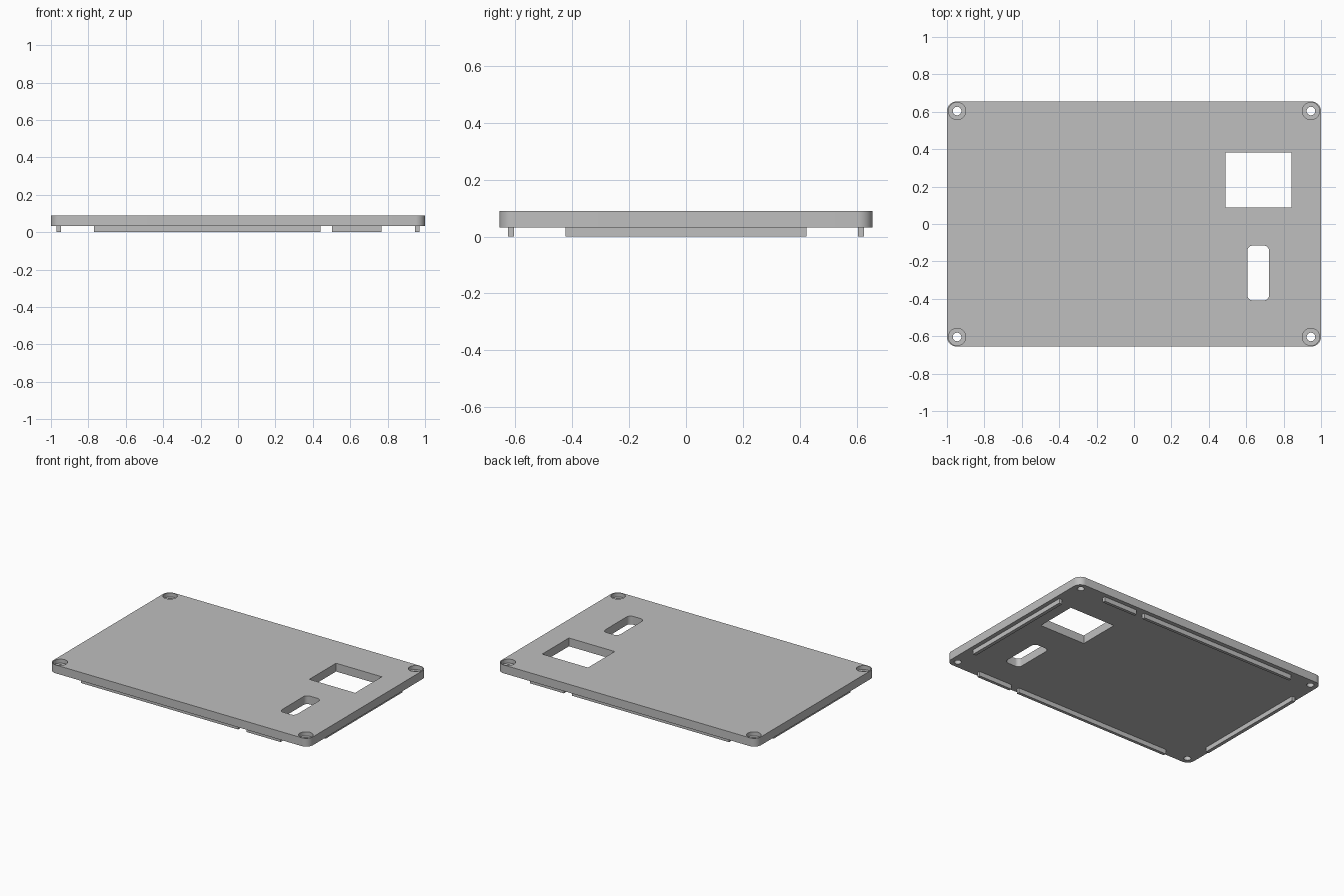
import bpy, bmesh
from math import cos, sin, pi

cube = bpy.data.objects.get("Cube")
if cube:
    bpy.data.objects.remove(cube, do_unlink=True)

grey = bpy.data.materials.new("plain grey")
grey.use_nodes = True
colour = (0.52, 0.52, 0.52, 1)
grey.diffuse_color = colour
grey.node_tree.nodes["Principled BSDF"].inputs["Base Color"].default_value = colour

BASE, TOP = 0.032, 0.09


def prism(name, x0, x1, y0, y1, z0, z1, radius=0, steps=8):
    """Upright prism over a rectangle, with rounded corners if radius > 0."""
    outline = []
    corners = [(x1, y1, -1, -1), (x0, y1, 1, -1), (x0, y0, 1, 1), (x1, y0, -1, 1)]
    for q, (cx, cy, sx, sy) in enumerate(corners):
        for i in range(steps + 1 if radius else 1):
            a = (q + i / steps) * pi / 2
            outline.append((cx + radius * (sx + cos(a)), cy + radius * (sy + sin(a))))
    bm = bmesh.new()
    face = bm.faces.new([bm.verts.new((x, y, z0)) for x, y in outline])
    top = bmesh.ops.extrude_face_region(bm, geom=[face])["geom"]
    bmesh.ops.translate(bm, vec=(0, 0, z1 - z0),
                        verts=[v for v in top if isinstance(v, bmesh.types.BMVert)])
    bmesh.ops.remove_doubles(bm, verts=bm.verts, dist=1e-5)
    bmesh.ops.recalc_face_normals(bm, faces=bm.faces)
    return link(name, bm)


def cylinder(name, x, y, z0, z1, radius):
    bm = bmesh.new()
    bmesh.ops.create_cone(bm, cap_ends=True, segments=40, radius1=radius,
                          radius2=radius, depth=z1 - z0)
    bmesh.ops.translate(bm, verts=bm.verts, vec=(x, y, (z0 + z1) / 2))
    return link(name, bm)


def link(name, bm):
    mesh = bpy.data.meshes.new(name)
    bm.to_mesh(mesh)
    bm.free()
    mesh.materials.append(grey)
    obj = bpy.data.objects.new(name, mesh)
    bpy.context.collection.objects.link(obj)
    return obj


def activate(obj):
    bpy.ops.object.select_all(action="DESELECT")
    obj.select_set(True)
    bpy.context.view_layer.objects.active = obj


# Cover plate with rounded corners
plate = prism("cover_plate", -1, 1, -0.655, 0.655, BASE, TOP, 0.052, 12)

# Display window, switch slot and counterbored corner screw holes
cutters = [
    prism("window_cutter", 0.488, 0.841, 0.088, 0.382, 0, 0.2),
    prism("slot_cutter", 0.606, 0.723, -0.409, -0.115, 0, 0.2, 0.03),
]
for sx in (-1, 1):
    for sy in (-1, 1):
        x, y = sx * 0.946, sy * 0.604
        cutters.append(cylinder("counterbore_cutter", x, y, 0.062, 0.2, 0.046))
        cutters.append(cylinder("screw_hole_cutter", x, y, 0, 0.2, 0.023))

activate(plate)
for cutter in cutters:
    mod = plate.modifiers.new("cut", "BOOLEAN")
    mod.operation = "DIFFERENCE"
    mod.solver = "EXACT"
    mod.object = cutter
    bpy.ops.object.modifier_apply(modifier=mod.name)
    bpy.data.objects.remove(cutter, do_unlink=True)

# Smooth the rounded walls, keep the rims sharp
bpy.ops.object.shade_smooth_by_angle(angle=pi / 6)

# Locating ribs under the plate; slightly sunk in so they join it
RIB_TOP = BASE + 0.002
for side, s in (("front", -1), ("back", 1)):
    y0, y1 = sorted((s * 0.605, s * 0.626))
    prism(side + "_long_rib", -0.77, 0.44, y0, y1, 0, RIB_TOP)
    prism(side + "_short_rib", 0.503, 0.766, y0, y1, 0, RIB_TOP)
for side, s in (("right", -1), ("left", 1)):
    x0, x1 = sorted((s * 0.947, s * 0.971))
    prism(side + "_rib", x0, x1, -0.423, 0.423, 0, RIB_TOP)
